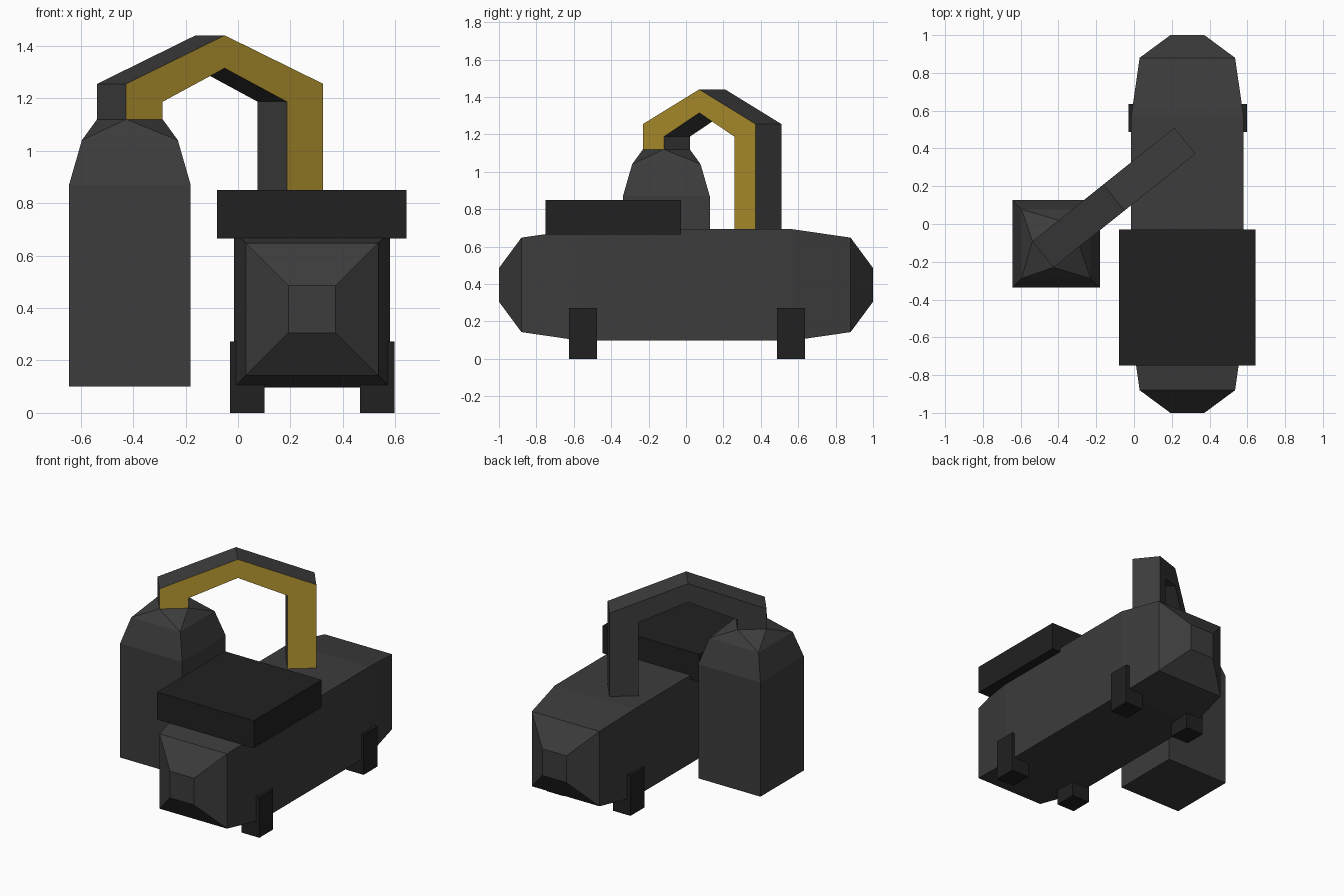
import bpy, bmesh, math
from mathutils import Vector, Matrix

if "Cube" in bpy.data.objects:
    bpy.data.objects.remove(bpy.data.objects["Cube"])


def material(name, rgb):
    m = bpy.data.materials.new(name)
    m.diffuse_color = (*rgb, 1)
    m.use_nodes = True
    m.node_tree.nodes["Principled BSDF"].inputs["Base Color"].default_value = m.diffuse_color
    return m


STEEL = material("dark_grey", (0.045, 0.045, 0.045))
BLACK = material("near_black", (0.015, 0.015, 0.015))
YELLOW = material("yellow", (0.48, 0.31, 0.03))


def finish(bm, name, *mats):
    bmesh.ops.recalc_face_normals(bm, faces=bm.faces[:])
    me = bpy.data.meshes.new(name)
    bm.to_mesh(me)
    bm.free()
    for m in mats:
        me.materials.append(m)
    ob = bpy.data.objects.new(name, me)
    bpy.context.collection.objects.link(ob)
    return ob


def box(name, lo, hi, mat):
    lo, hi = Vector(lo), Vector(hi)
    bm = bmesh.new()
    size = Matrix.Diagonal((*(hi - lo), 1))
    bmesh.ops.create_cube(bm, size=1, matrix=Matrix.Translation((lo + hi) / 2) @ size)
    return finish(bm, name, mat)


def square_tank(name, sections, matrix):
    """Convex four-sided vessel; sections are (height, half width, turn)."""
    bm = bmesh.new()
    for h, r, turn in sections:
        for k in range(4):
            a = turn + math.pi / 4 + k * math.pi / 2
            d = r * math.sqrt(2)
            bm.verts.new((d * math.cos(a), d * math.sin(a), h))
    bmesh.ops.convex_hull(bm, input=bm.verts[:])
    bmesh.ops.dissolve_limit(bm, angle_limit=0.01, verts=bm.verts[:], edges=bm.edges[:])
    bm.transform(matrix)
    return finish(bm, name, STEEL)


# pipe ends on the two tanks
START, END = Vector((-0.4125, -0.105, 0)), Vector((0.20, 0.385, 0))
SPAN = END - START
TURN = math.atan2(SPAN.y, SPAN.x)
R = 0.089

# lying tank
half = [(0.57, 0.2975, 0), (0.88, 0.2525, 0), (1.0, 0.09, 0)]
square_tank("lying_tank", [(-h, r, t) for h, r, t in half] + half,
            Matrix.Translation((0.2825, 0, 0.395)) @ Matrix.Rotation(math.pi / 2, 4, 'X'))

# upright tank, its neck twisted to meet the pipe
square_tank("upright_tank", [(0.10, 0.232, 0), (0.87, 0.232, 0), (1.04, 0.183, 0), (1.12, R, TURN)],
            Matrix.Translation(START))

# angled pipe: side profile (distance along span, z), extruded across its width
L = SPAN.length / 2
profile = [(-L - R, 1.12), (-L - R, 1.255), (0, 1.44), (L + R, 1.255), (L + R, 0.68),
           (L - R, 0.68), (L - R, 1.187), (0, 1.315), (-L + R, 1.187), (-L + R, 1.12)]
bm = bmesh.new()
front = bm.faces.new([bm.verts.new((u, -R, z)) for u, z in profile])
front.material_index = 1
ext = bmesh.ops.extrude_face_region(bm, geom=[front], use_keep_orig=True)["geom"]
bmesh.ops.translate(bm, vec=(0, 2 * R, 0), verts=[g for g in ext if isinstance(g, bmesh.types.BMVert)])
for f in bm.faces:
    f.material_index = int(all(v.co.y < 0 for v in f.verts))
bm.transform(Matrix.Translation((START + END) / 2) @ Matrix.Rotation(TURN, 4, 'Z'))
finish(bm, "connecting_pipe", STEEL, YELLOW)

# control box on top
box("control_box", (-0.08, -0.75, 0.665), (0.643, -0.028, 0.85), BLACK)

# four feet
for side, x in (("left", -0.03), ("right", 0.465)):
    for end, y in (("front", -0.625), ("back", 0.487)):
        box(f"{end}_{side}_foot", (x, y, 0), (x + 0.132, y + 0.148, 0.272), BLACK)
